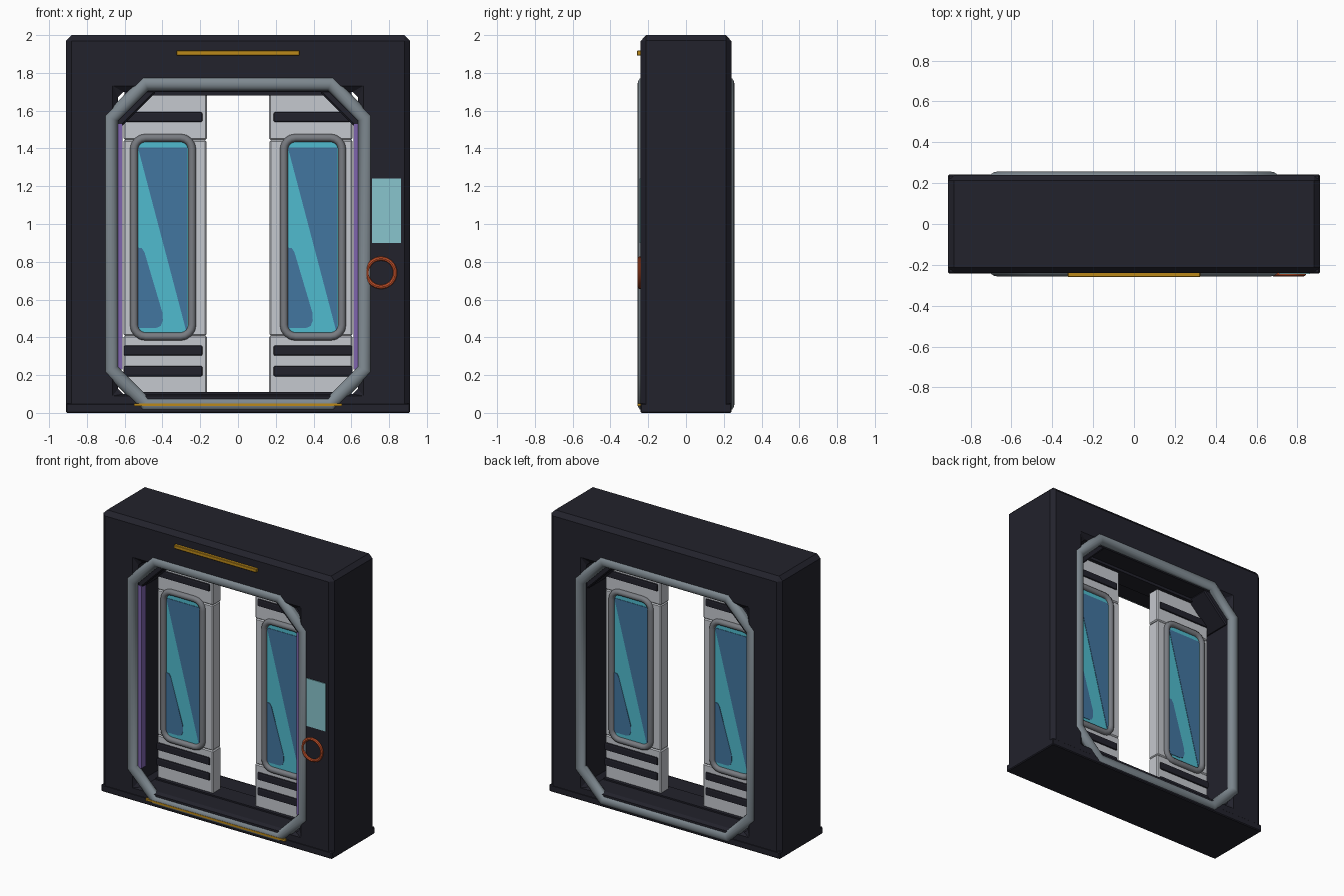
import bpy, bmesh, math
from mathutils import Vector, Matrix

if "Cube" in bpy.data.objects:
    bpy.data.objects.remove(bpy.data.objects["Cube"])


def mat(name, rgb):
    m = bpy.data.materials.new(name)
    m.diffuse_color = (*rgb, 1)
    m.use_nodes = True
    m.node_tree.nodes["Principled BSDF"].inputs["Base Color"].default_value = m.diffuse_color
    return m


DARK = mat("dark_hull", (0.016, 0.016, 0.025))
TRIM = mat("grey_trim", (0.21, 0.25, 0.28))
RIM = mat("window_rim_grey", (0.19, 0.20, 0.22))
DOOR = mat("light_grey", (0.56, 0.58, 0.62))
YELLOW = mat("amber", (0.50, 0.25, 0.01))
ORANGE = mat("orange", (0.60, 0.09, 0.025))
CYAN = mat("cyan_glass", (0.08, 0.50, 0.62))
BLUE = mat("blue_glass", (0.055, 0.18, 0.35))
PURPLE = mat("purple_light", (0.21, 0.13, 0.42))
SCREEN = mat("pale_screen", (0.25, 0.56, 0.61))


def finish(name, bm, material, bevel=0.0, segments=1, smooth=False):
    bmesh.ops.recalc_face_normals(bm, faces=bm.faces[:])
    me = bpy.data.meshes.new(name)
    bm.to_mesh(me)
    bm.free()
    me.materials.append(material)
    ob = bpy.data.objects.new(name, me)
    bpy.context.collection.objects.link(ob)
    if bevel:
        b = ob.modifiers.new("bevel", 'BEVEL')
        b.width, b.segments, b.limit_method = bevel, segments, 'ANGLE'
    if smooth:
        bpy.ops.object.select_all(action='DESELECT')
        ob.select_set(True)
        bpy.context.view_layer.objects.active = ob
        bpy.ops.object.shade_smooth_by_angle(angle=math.radians(40))
    return ob


def box(name, x, y, z, material, bevel=0.0, segments=1, turn=0.0):
    """Box from (min, max) pairs, optionally turned about y."""
    bm = bmesh.new()
    bmesh.ops.create_cube(bm, size=1)
    size = Matrix.Diagonal((x[1] - x[0], y[1] - y[0], z[1] - z[0], 1))
    mid = Matrix.Translation((sum(x) / 2, sum(y) / 2, sum(z) / 2))
    bm.transform(mid @ Matrix.Rotation(turn, 4, 'Y') @ size)
    return finish(name, bm, material, bevel, segments)


def tube(name, pts, y, r, material, sides=12):
    """Round bar swept with mitred corners round a closed (x, z) loop."""
    bm = bmesh.new()
    n, rings = len(pts), []
    for i in range(n):
        p = Vector(pts[i])
        a = (p - Vector(pts[i - 1])).normalized()
        b = (Vector(pts[(i + 1) % n]) - p).normalized()
        na, nb = Vector((a.y, -a.x)), Vector((b.y, -b.x))
        m = (na + nb) / (1 + na.dot(nb))
        ring = []
        for k in range(sides):
            t = 2 * math.pi * k / sides
            q = p + m * r * math.cos(t)
            ring.append(bm.verts.new((q.x, y + r * math.sin(t), q.y)))
        rings.append(ring)
    for i in range(n):
        A, B = rings[i], rings[(i + 1) % n]
        for k in range(sides):
            j = (k + 1) % sides
            bm.faces.new((A[k], A[j], B[j], B[k]))
    return finish(name, bm, material, smooth=True)


def plate(name, pts, y, thick, material):
    """Thin flat plate from an (x, z) outline."""
    bm = bmesh.new()
    f = bm.faces.new([bm.verts.new((x, y, z)) for x, z in pts])
    ext = bmesh.ops.extrude_face_region(bm, geom=[f])['geom']
    vs = [v for v in ext if isinstance(v, bmesh.types.BMVert)]
    bmesh.ops.translate(bm, verts=vs, vec=(0, thick, 0))
    return finish(name, bm, material)


def round_rect(cx, cz, hx, hz, rad, steps):
    pts = []
    for q, (sx, sz) in enumerate([(1, 1), (-1, 1), (-1, -1), (1, -1)]):
        for k in range(steps + 1):
            t = math.pi / 2 * (q + k / steps)
            pts.append((cx + sx * (hx - rad) + rad * math.cos(t),
                        cz + sz * (hz - rad) + rad * math.sin(t)))
    return pts


# Main frame: a rectangular ring
bm = bmesh.new()
outer = [(-.91, 0), (.91, 0), (.91, 2), (-.91, 2)]
inner = [(-.635, .10), (.635, .10), (.635, 1.70), (-.635, 1.70)]
layers = [[[bm.verts.new((x, y, z)) for x, z in loop] for loop in (outer, inner)]
          for y in (-.24, .24)]
(fo, fi), (bo, bi) = layers
for i in range(4):
    j = (i + 1) % 4
    for A, B in ((fo, fi), (bo, bi), (fo, bo), (fi, bi)):
        bm.faces.new((A[i], A[j], B[j], B[i]))
finish("main_frame", bm, DARK, 0.028)
box("base_sill", (-.91, .91), (-.242, .242), (0, .05), DARK, 0.006)

# Door tracks
box("upper_track", (-.6, .6), (-.07, .07), (1.68, 1.71), DARK)
box("lower_track", (-.6, .6), (-.07, .07), (.09, .11), DARK)

# Octagonal trim on both faces
octagon = [(-.49, .045), (.49, .045), (.673, .23), (.673, 1.56),
           (.49, 1.743), (-.49, 1.743), (-.673, 1.56), (-.673, .23)]
for side, y in (("front", -.219), ("back", .219)):
    tube(side + "_trim", octagon, y, .037, TRIM, 16)

for s, side in ((-1, "left"), (1, "right")):
    # Diagonal upper braces and jamb light strips
    cx, cz = s * .555, 1.623
    box(side + "_corner_brace", (cx - .14, cx + .14), (-.21, .21),
        (cz - .032, cz + .032), DARK, 0.008, turn=s * math.pi / 4)
    lx = s * .624
    box(side + "_jamb_light", (lx - .013, lx + .013), (-.215, -.165), (.23, 1.53), PURPLE)

    # Sliding door leaf in three sections
    def span(a, b):
        return tuple(sorted((s * a, s * b)))
    box(side + "_door_lower", span(.165, .605), (-.045, .045), (.10, .409), DOOR, 0.007)
    box(side + "_door_middle", span(.168, .605), (-.045, .045), (.409, 1.445), DOOR, 0.007)
    box(side + "_door_upper", span(.165, .605), (-.045, .045), (1.445, 1.69), DOOR, 0.007)
    for i, (a, b) in enumerate(((.193, .248), (.303, .357), (1.54, 1.592))):
        box(f"{side}_door_vent_{i}", span(.188, .607), (-.055, .055), (a, b), DARK, 0.009, 2)

    # Window: glass, rim and painted reflections on both faces
    wx = s * .397
    box(side + "_glass", (wx - .15, wx + .15), (-.048, .048), (.41, 1.45), CYAN)
    rim = round_rect(wx, .93, .154, .526, .062, 4)
    upper = [(-.133, 1.405), (.128, 1.405), (.128, .44), (.121, .44)]
    lower = [(-.133, .875), (-.112, .872), (-.098, .85), (-.003, .53),
             (-.001, .49), (-.012, .46), (-.035, .45), (-.133, .45)]
    for f, face in ((-1, "front"), (1, "back")):
        tube(f"{side}_{face}_window_rim", rim, f * .048, .021, RIM, 10)
        for nm, poly in (("upper", upper), ("lower", lower)):
            plate(f"{side}_{face}_{nm}_reflection",
                  [(wx - f * u, z) for u, z in poly], f * .047, f * .004, BLUE)

# Amber strips above and below the doorway
box("header_light", (-.325, .325), (-.26, -.235), (1.892, 1.918), YELLOW, 0.003)
box("threshold_light", (-.55, .55), (-.2575, -.235), (.036, .05), YELLOW)

# Control screen and ring handle on the right jamb
plate("control_screen", [(.71, .90), (.862, .90), (.862, 1.24), (.71, 1.24)],
      -.239, -.006, SCREEN)
ring = [(.757 + .075 * math.cos(t * math.pi / 16), .742 + .075 * math.sin(t * math.pi / 16))
        for t in range(32)]
tube("control_ring", ring, -.245, .011, ORANGE, 8)
